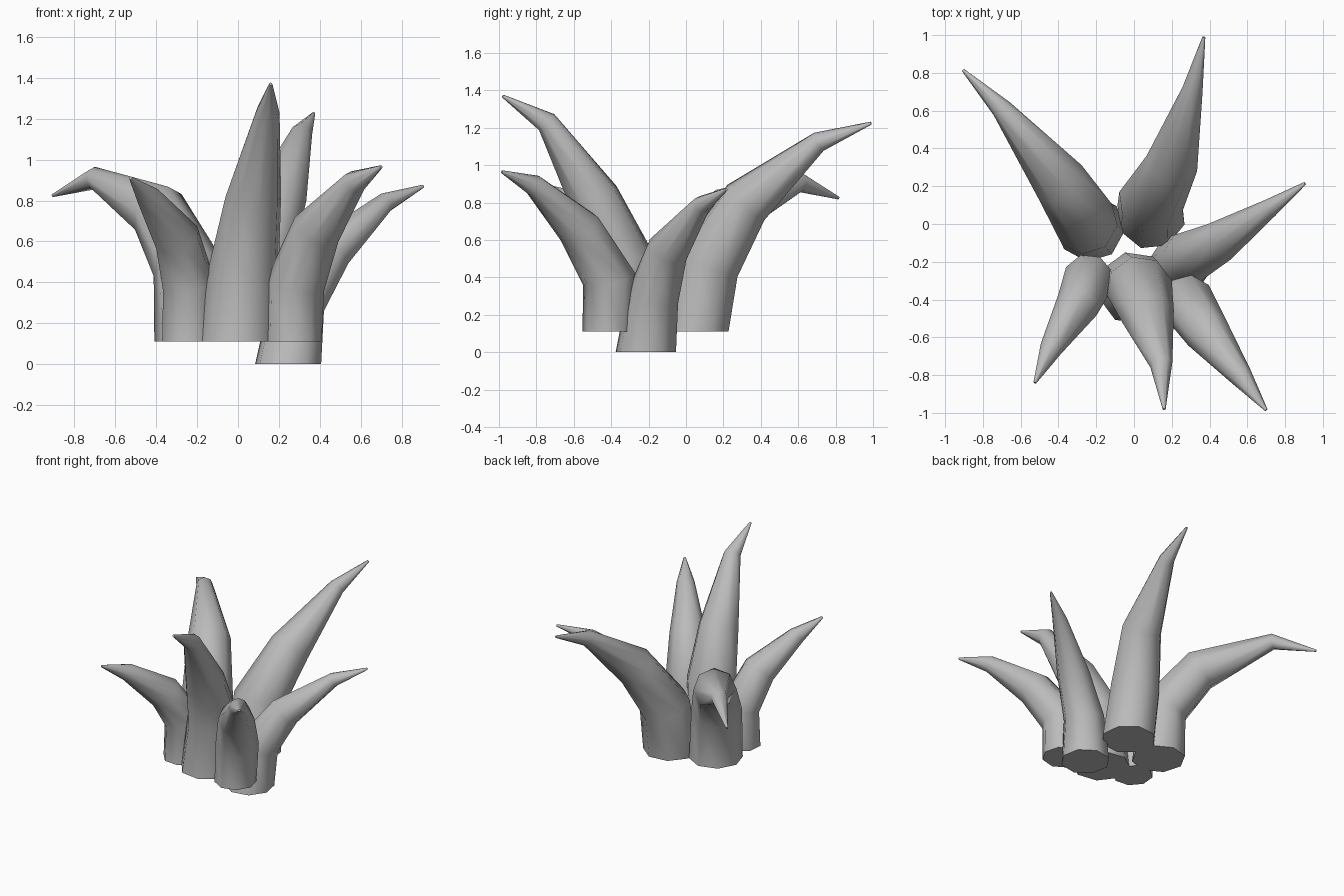
import bpy
import bmesh
import math
from mathutils import Vector

old = bpy.data.objects.get("Cube")
if old:
    bpy.data.objects.remove(old)

SIDES = 8

# One plain grey for the whole plant
grey = bpy.data.materials.new("leaf_grey")
grey.use_nodes = True
grey.diffuse_color = (0.5, 0.5, 0.5, 1)
grey.node_tree.nodes["Principled BSDF"].inputs["Base Color"].default_value = (0.5, 0.5, 0.5, 1)


def make_leaf(name, stations):
    """Loft round rings along a bent spine; each station is x, y, z, radius."""
    centres = [Vector(s[:3]) for s in stations]
    lean = centres[-1] - centres[0]
    out = Vector((lean.x, lean.y, 0)).normalized()
    side = Vector((0, 0, 1)).cross(out)
    bm = bmesh.new()
    rings = []
    last = len(stations) - 1
    for i, c in enumerate(centres):
        if i == 0:
            axis = Vector((0, 0, 1))
        elif i == last:
            axis = (c - centres[i - 1]).normalized()
        else:
            axis = ((c - centres[i - 1]).normalized() + (centres[i + 1] - c).normalized()).normalized()
        across = side.cross(axis).normalized()
        ring = []
        for k in range(SIDES):
            a = 2 * math.pi * k / SIDES
            ring.append(bm.verts.new(c + stations[i][3] * (side * math.cos(a) + across * math.sin(a))))
        rings.append(ring)
    for lower, upper in zip(rings, rings[1:]):
        for k in range(SIDES):
            n = (k + 1) % SIDES
            bm.faces.new((lower[k], lower[n], upper[n], upper[k]))
    bm.faces.new(rings[0])
    bm.faces.new(rings[-1])
    bmesh.ops.recalc_face_normals(bm, faces=bm.faces)
    mesh = bpy.data.meshes.new(name)
    bm.to_mesh(mesh)
    bm.free()
    mesh.materials.append(grey)
    leaf = bpy.data.objects.new(name, mesh)
    bpy.context.collection.objects.link(leaf)
    bpy.ops.object.select_all(action="DESELECT")
    leaf.select_set(True)
    bpy.context.view_layer.objects.active = leaf
    bpy.ops.object.shade_smooth_by_angle(angle=math.radians(50))


# Spine of each leaf, from base to tip
make_leaf("front_tall_leaf", [
    (0, -.34, .11, .195), (.03, -.34, .49, .175), (.075, -.49, .82, .14),
    (.145, -.745, 1.23, .06), (.16, -.98, 1.37, .008)])
make_leaf("front_left_leaf", [
    (.27, -.415, .11, .14), (.28, -.41, .39, .145), (.385, -.57, .66, .122),
    (.57, -.81, .89, .06), (.70, -.985, .965, .008)])
make_leaf("front_right_leaf", [
    (-.24, -.30, .11, .135), (-.24, -.29, .39, .135), (-.30, -.43, .62, .115),
    (-.44, -.66, .82, .06), (-.525, -.84, .91, .008)])
make_leaf("side_low_leaf", [
    (.245, -.215, 0, .165), (.29, -.175, .30, .14), (.45, -.095, .55, .112),
    (.72, .085, .79, .05), (.905, .215, .87, .008)])
make_leaf("back_left_leaf", [
    (.09, .05, .11, .185), (.09, .12, .47, .175), (.20, .32, .80, .14),
    (.31, .71, 1.125, .055), (.37, .99, 1.225, .008)])
make_leaf("back_right_leaf", [
    (-.23, -.02, .11, .18), (-.25, 0, .48, .17), (-.39, .22, .745, .145),
    (-.70, .61, .91, .055), (-.905, .815, .825, .008)])
